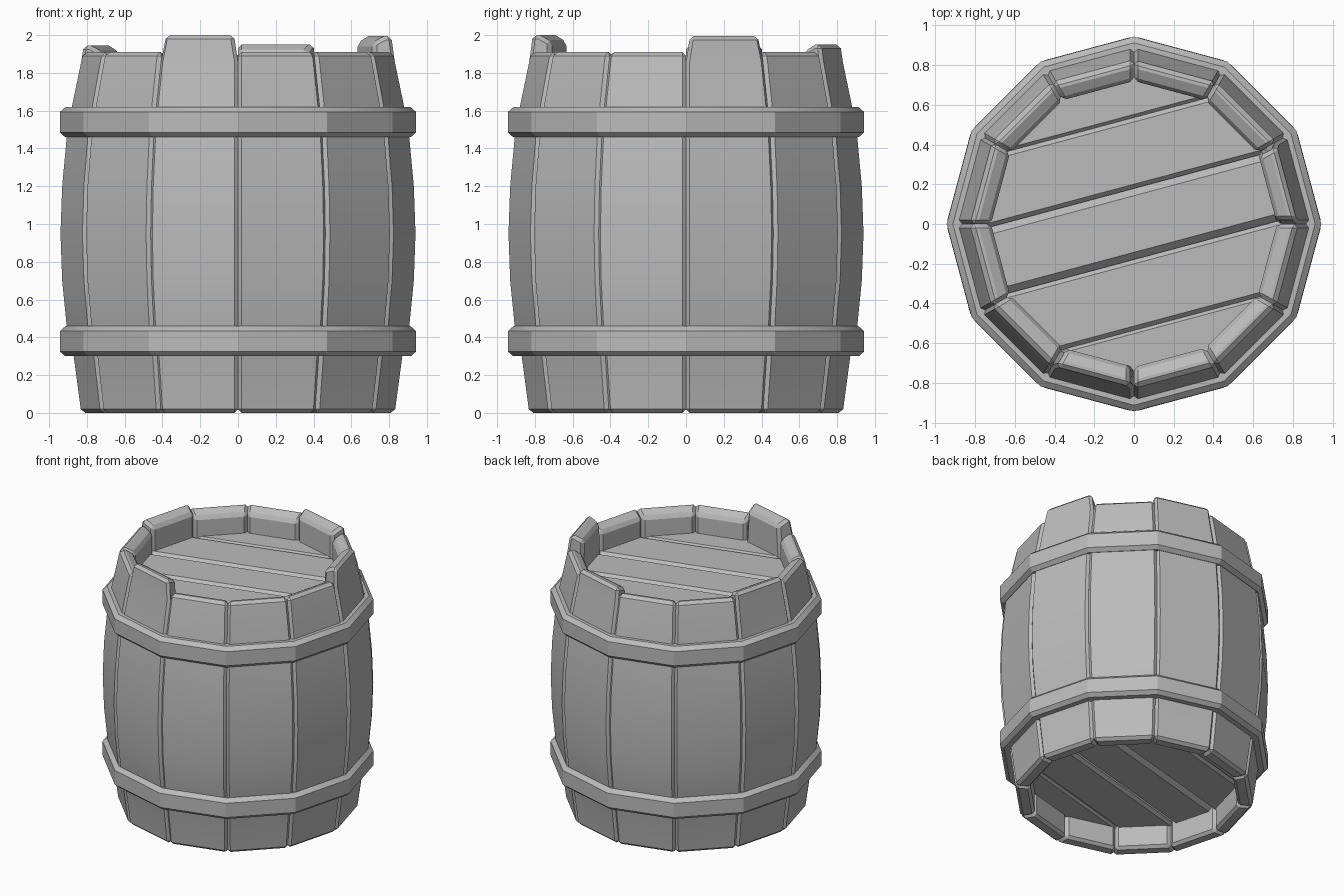
import bpy, bmesh, math
from mathutils import Vector, Matrix

cube = bpy.data.objects.get("Cube")
if cube:
    bpy.data.objects.remove(cube, do_unlink=True)

grey = bpy.data.materials.new("plain_grey")
grey.use_nodes = True
grey.diffuse_color = (0.5, 0.5, 0.5, 1)
grey.node_tree.nodes["Principled BSDF"].inputs["Base Color"].default_value = (0.5, 0.5, 0.5, 1)

SIDES = 12
STEP = 2 * math.pi / SIDES


def finish(name, bm, bevel=0.0):
    """Turn a bmesh into a chamfered object with flat facets."""
    bmesh.ops.recalc_face_normals(bm, faces=bm.faces)
    if bevel:
        sharp = [e for e in bm.edges if e.calc_face_angle(0) > math.radians(40)]
        bmesh.ops.bevel(bm, geom=sharp, offset=bevel, segments=1,
                        affect='EDGES', clamp_overlap=True)
    mesh = bpy.data.meshes.new(name)
    bm.to_mesh(mesh)
    bm.free()
    mesh.materials.append(grey)
    obj = bpy.data.objects.new(name, mesh)
    bpy.context.collection.objects.link(obj)
    bpy.ops.object.select_all(action='DESELECT')
    obj.select_set(True)
    bpy.context.view_layer.objects.active = obj
    bpy.ops.object.shade_smooth_by_angle(angle=math.radians(20))
    return obj


def stave(name, index, top, chipped):
    """One bulging wedge between two seams, with an inward-sloping top."""
    outer = [(0.835, 0), (0.875, 0.3), (0.912, 0.46), (0.936, 0.7), (0.945, 0.95),
             (0.936, 1.2), (0.912, 1.46), (0.885, 1.62), (0.835, 1.86)]
    rim = [(0.822, top), (0.785, top), (0.72, top - 0.035)]
    inner = [(0.72, 1.7), (0.73, 0.2), (0.73, 0)]
    bm = bmesh.new()
    sides = []
    for sign in (-1, 1):
        loop = []
        for r, z in outer + rim + inner:
            # worn top corners on the tall staves
            trim = 0.022 if chipped and z > top - 0.04 else 0
            a = (index + 0.5) * STEP
            across = sign * (r * math.sin(STEP / 2) - trim)
            along = r * math.cos(STEP / 2)
            p = Matrix.Rotation(a, 3, 'Z') @ Vector((along, across, z))
            loop.append(bm.verts.new(p))
        bm.faces.new(loop)
        sides.append(loop)
    n = len(sides[0])
    for i in range(n):
        j = (i + 1) % n
        bm.faces.new((sides[0][i], sides[0][j], sides[1][j], sides[1][i]))
    finish(name, bm, 0.02)


def hoop(name, z0, z1):
    """Twelve-sided band with chamfered edges."""
    profile = [(0.85, z0), (0.915, z0), (0.943, z0 + 0.025),
               (0.943, z1 - 0.027), (0.912, z1), (0.85, z1)]
    bm = bmesh.new()
    rings = [[bm.verts.new((r * math.cos(i * STEP), r * math.sin(i * STEP), z))
              for r, z in profile] for i in range(SIDES)]
    n = len(profile)
    for i in range(SIDES):
        a, b = rings[i], rings[(i + 1) % SIDES]
        for k in range(n):
            m = (k + 1) % n
            bm.faces.new((a[k], b[k], b[m], a[m]))
    finish(name, bm)


def lid(name, z0, z1):
    """Slanted planks, each sliced from a twelve-sided disc."""
    tilt = math.radians(15)
    normal = Vector((-math.sin(tilt), math.cos(tilt), 0))
    pitch = 0.345
    for k in range(-2, 3):
        bm = bmesh.new()
        bmesh.ops.create_cone(bm, cap_ends=True, segments=SIDES, radius1=0.77,
                              radius2=0.77, depth=z1 - z0)
        bmesh.ops.translate(bm, verts=bm.verts, vec=(0, 0, (z0 + z1) / 2))
        for side in (-1, 1):
            cut = bmesh.ops.bisect_plane(
                bm, geom=bm.verts[:] + bm.edges[:] + bm.faces[:],
                plane_co=normal * (k + side / 2) * pitch, plane_no=normal * side,
                clear_outer=True)
            edges = [e for e in cut["geom_cut"] if isinstance(e, bmesh.types.BMEdge)]
            if edges:
                bmesh.ops.holes_fill(bm, edges=edges)
        finish(f"{name}_plank_{k + 3}", bm, 0.035)


# Staves, a few standing taller than the rest
tall = {0: 1.995, 2: 1.95, 5: 1.945, 8: 2.0}
for s in range(SIDES):
    stave(f"stave_{s + 1}", s, tall.get(s, 1.91), s in (0, 8))

# Hoops
hoop("lower_hoop", 0.3, 0.46)
hoop("upper_hoop", 1.46, 1.62)

# Recessed ends
lid("top_lid", 1.63, 1.73)
lid("bottom_lid", 0.17, 0.27)
